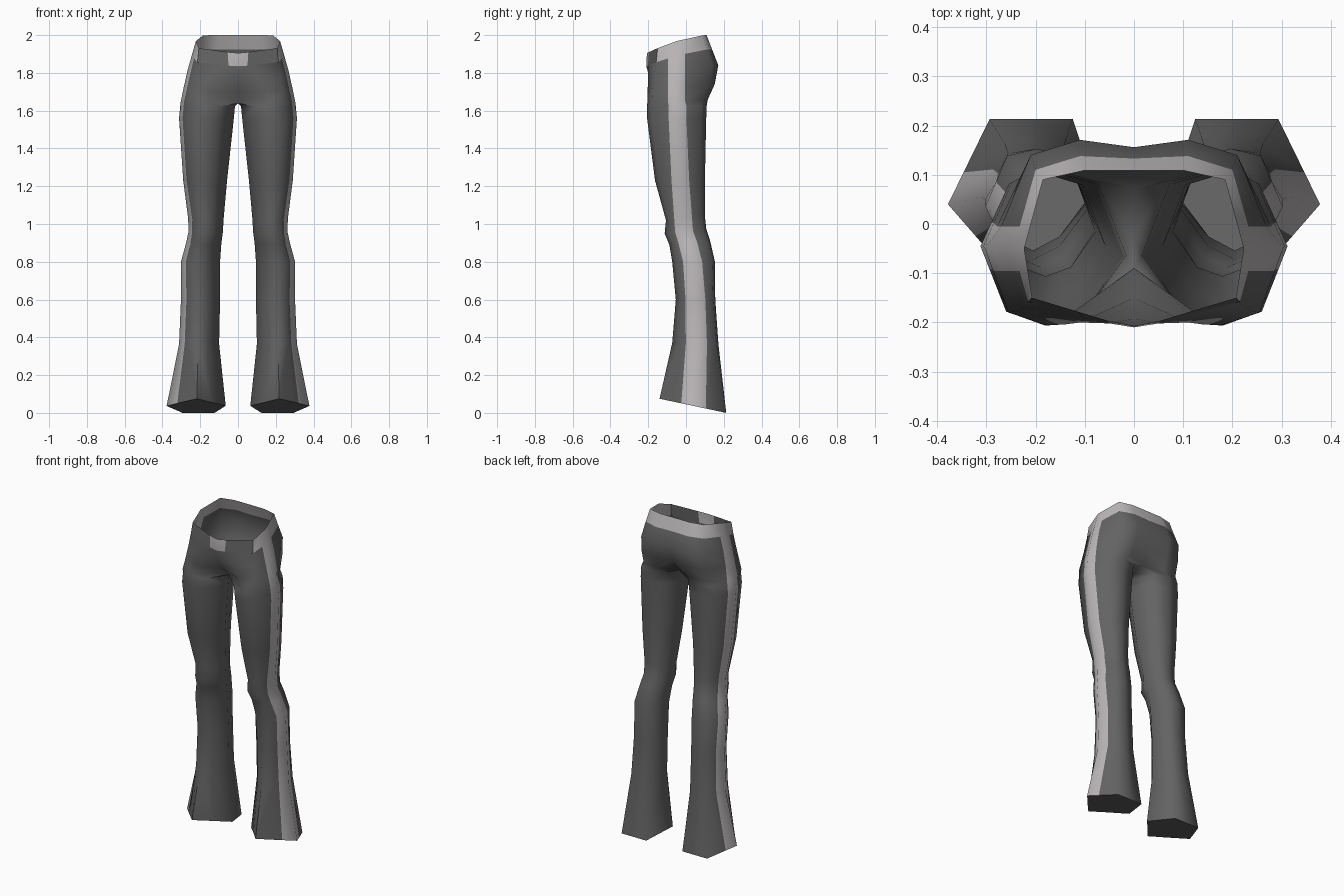
import bpy, bmesh
from mathutils import Vector

if "Cube" in bpy.data.objects:
    bpy.data.objects.remove(bpy.data.objects["Cube"])


def material(name, rgb):
    m = bpy.data.materials.new(name)
    m.diffuse_color = (*rgb, 1)
    m.use_nodes = True
    m.node_tree.nodes["Principled BSDF"].inputs["Base Color"].default_value = m.diffuse_color
    return m


DARK, LIGHT = 0, 1
cloth = material("dark_grey_cloth", (0.125, 0.125, 0.125))
stripe = material("pale_grey_stripe", (0.50, 0.475, 0.485))

# Leg outlines as (across, depth): front inner, front, front outer,
# back outer, back, back inner, inner
PENTAGON = [(.25, .25), (.49, 0), (.745, .25), (.73, 1), (.46, 1), (.19, 1), (0, .5)]
ROUND = [(.28, .09), (.55, 0), (.82, .09), (.80, .92), (.5, 1), (.2, .92), (0, .45)]

# Leg levels: z front, z back, x inner, x outer, y front, y back, y of side seam, roundness
LEG = [
    (.075, .00, .065, .378, -.14, .213, .04, 0),
    (.37, .36, .10, .312, -.073, .172, .055, .5),
    (.60, .60, .095, .302, -.054, .155, .05, .7),
    (.80, .80, .095, .302, -.073, .153, .035, .8),
    (.89, .91, .088, .275, -.088, .128, .01, .9),
    (.95, .97, .08, .262, -.113, .108, -.01, 1),
    (1.02, 1.04, .076, .264, -.106, .10, -.015, 1),
    (1.23, 1.23, .058, .290, -.164, .10, -.03, 1),
    (1.56, 1.56, .022, .312, -.206, .107, -.045, 1),
    (1.62, 1.63, .016, .306, -.206, .110, -.045, 1),
]

# Hip levels: z front, z back, then front middle round to back middle as (x, y)
HIPS = [
    (1.64, 1.66, [(0, -.09), (.16, -.205), (.255, -.18), (.303, -.05), (.22, .10), (.12, .116), (0, .07)]),
    (1.70, 1.74, [(0, -.15), (.14, -.204), (.24, -.178), (.288, -.05), (.217, .125), (.115, .152), (0, .125)]),
    (1.77, 1.84, [(0, -.192), (.11, -.20), (.225, -.17), (.268, -.05), (.21, .14), (.11, .171), (0, .156)]),
    (1.835, 1.925, [(0, -.21), (.05, -.202), (.215, -.158), (.245, -.05), (.20, .11), (.11, .138), (0, .133)]),
    (1.905, 2.0, [(0, -.207), (.055, -.196), (.207, -.15), (.223, -.05), (.185, .09), (.10, .109), (0, .109)]),
]


def add_stripe(pts, width):
    """Insert the two stripe edges either side of the side seam point (index 3)."""
    seam = pts[3]

    def toward(p):
        return seam.lerp(p, min(.9, width / abs(p.y - seam.y)))
    return pts[:3] + [toward(pts[2]), seam, toward(pts[4])] + pts[4:]


def leg_ring(zf, zb, xi, xo, yf, yb, ys, r):
    pts = []
    for (u0, v0), (u1, v1) in zip(PENTAGON, ROUND):
        u, v = u0 + (u1 - u0) * r, v0 + (v1 - v0) * r
        pts.append(Vector((xi + (xo - xi) * u, yf + (yb - yf) * v, zf + (zb - zf) * v)))
    t = (ys - yf) / (yb - yf)
    pts.insert(3, Vector((xo, ys, zf + (zb - zf) * t)))
    return add_stripe(pts, .065 - .018 * r)


def hip_ring(zf, zb, flat):
    yf, yb = flat[0][1], flat[-1][1]
    pts = []
    for x, y in flat:
        t = min(1, max(0, (yb - y) / (yb - yf)))
        pts.append(Vector((x, y, zb - (zb - zf) * t ** 1.6)))
    return add_stripe(pts, .045)


bm = bmesh.new()
rings = [leg_ring(*row) for row in LEG]
hips = [hip_ring(*row) for row in HIPS]
hips[0].append(Vector((0, -.02, 1.645)))        # crotch seam closes the leg loop
rings = [[bm.verts.new(p) for p in ring] for ring in rings + hips]

# Walls: closed loops on the leg, open half loops above the crotch
band_front = None
for level, (low, high) in enumerate(zip(rings, rings[1:])):
    closed = level < len(LEG)
    waistband = level == len(rings) - 2
    for i in range(10 if closed else 8):
        j = (i + 1) % 10
        face = bm.faces.new((low[i], low[j], high[j], high[i]))
        face.material_index = LIGHT if waistband or i in (3, 4) else DARK
        if waistband and i == 1:
            band_front = face

# Hem underside
bm.faces.new(rings[0][::-1]).material_index = DARK

# Dark front patch set into the waistband
bmesh.ops.inset_individual(bm, faces=[band_front], thickness=.022)
band_front.material_index = DARK

mesh = bpy.data.meshes.new("trousers")
bm.to_mesh(mesh)
bm.free()
mesh.materials.append(cloth)
mesh.materials.append(stripe)
trousers = bpy.data.objects.new("trousers", mesh)
bpy.context.collection.objects.link(trousers)

# Soft cloth shading with a crisp hem
bpy.context.view_layer.objects.active = trousers
trousers.select_set(True)
bpy.ops.object.shade_smooth_by_angle(angle=1.31)

# Other half
mirror = trousers.modifiers.new("other_half", 'MIRROR')
mirror.use_axis[0] = True
mirror.merge_threshold = .0005
